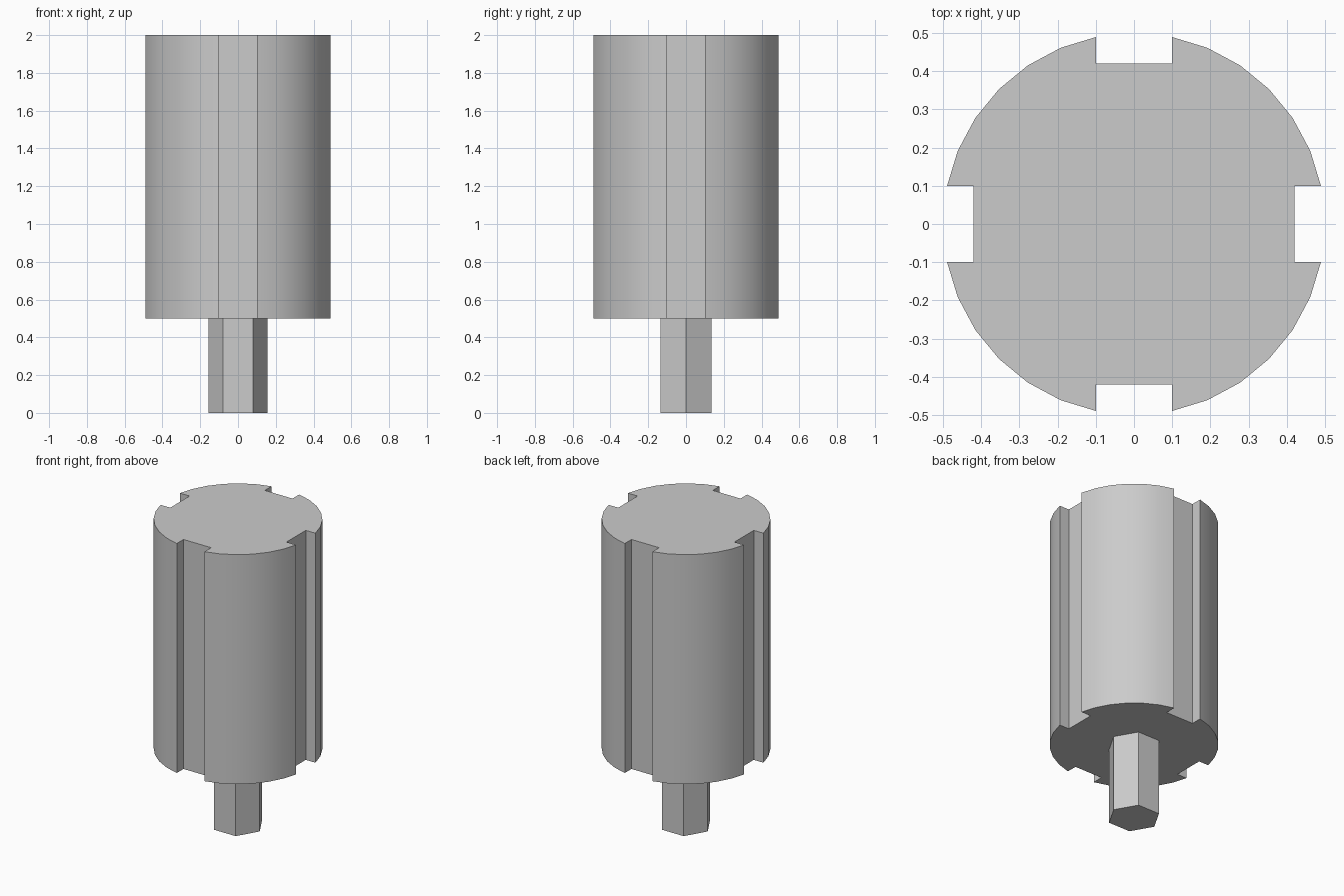
import bpy
import bmesh
from math import sin, cos, radians
from mathutils import Matrix, Vector

cube = bpy.data.objects.get("Cube")
if cube:
    bpy.data.objects.remove(cube, do_unlink=True)

RADIUS = 0.5
SLOT_HALF = 0.1      # half width of each slot
SLOT_FLOOR = 0.42    # distance from the axis to the slot floor
STEP = 360 / 32      # facet angle of the round body

GREY = (0.6, 0.6, 0.6, 1)
grey = bpy.data.materials.new("plain grey")
grey.use_nodes = True
grey.diffuse_color = GREY
grey.node_tree.nodes["Principled BSDF"].inputs["Base Color"].default_value = GREY


def on_circle(radius, degrees):
    return Vector((radius * cos(radians(degrees)), radius * sin(radians(degrees))))


def prism(name, outline, bottom, top):
    """Extrude a closed outline upward into a solid."""
    bm = bmesh.new()
    base = bm.faces.new([bm.verts.new((p.x, p.y, bottom)) for p in outline])
    result = bmesh.ops.extrude_face_region(bm, geom=[base], use_keep_orig=True)
    raised = [v for v in result["geom"] if isinstance(v, bmesh.types.BMVert)]
    bmesh.ops.translate(bm, verts=raised, vec=(0, 0, top - bottom))
    bmesh.ops.recalc_face_normals(bm, faces=bm.faces[:])
    mesh = bpy.data.meshes.new(name)
    bm.to_mesh(mesh)
    bm.free()
    mesh.materials.append(grey)
    obj = bpy.data.objects.new(name, mesh)
    bpy.context.collection.objects.link(obj)
    return obj


# Slotted body: one slot and one rounded lobe, repeated four times
first, second = on_circle(RADIUS, STEP), on_circle(RADIUS, 2 * STEP)
lip = first.lerp(second, (SLOT_HALF - first.y) / (second.y - first.y))
quarter = [Vector((SLOT_FLOOR, -SLOT_HALF)), Vector((SLOT_FLOOR, SLOT_HALF)), lip]
quarter += [on_circle(RADIUS, STEP * i) for i in range(2, 7)]
quarter.append(lip.yx)
outline = [Matrix.Rotation(radians(90 * k), 2) @ p for k in range(4) for p in quarter]
body = prism("slotted_body", outline, 0.5, 2.0)

# Six-sided shank with a flat facing the front
shank = prism("hex_shank", [on_circle(0.157, 60 * i) for i in range(6)], 0.0, 0.5)

# Smooth the rounded lobes, keep the corners crisp
bpy.ops.object.select_all(action='DESELECT')
body.select_set(True)
bpy.context.view_layer.objects.active = body
bpy.ops.object.shade_smooth_by_angle(angle=radians(30))
